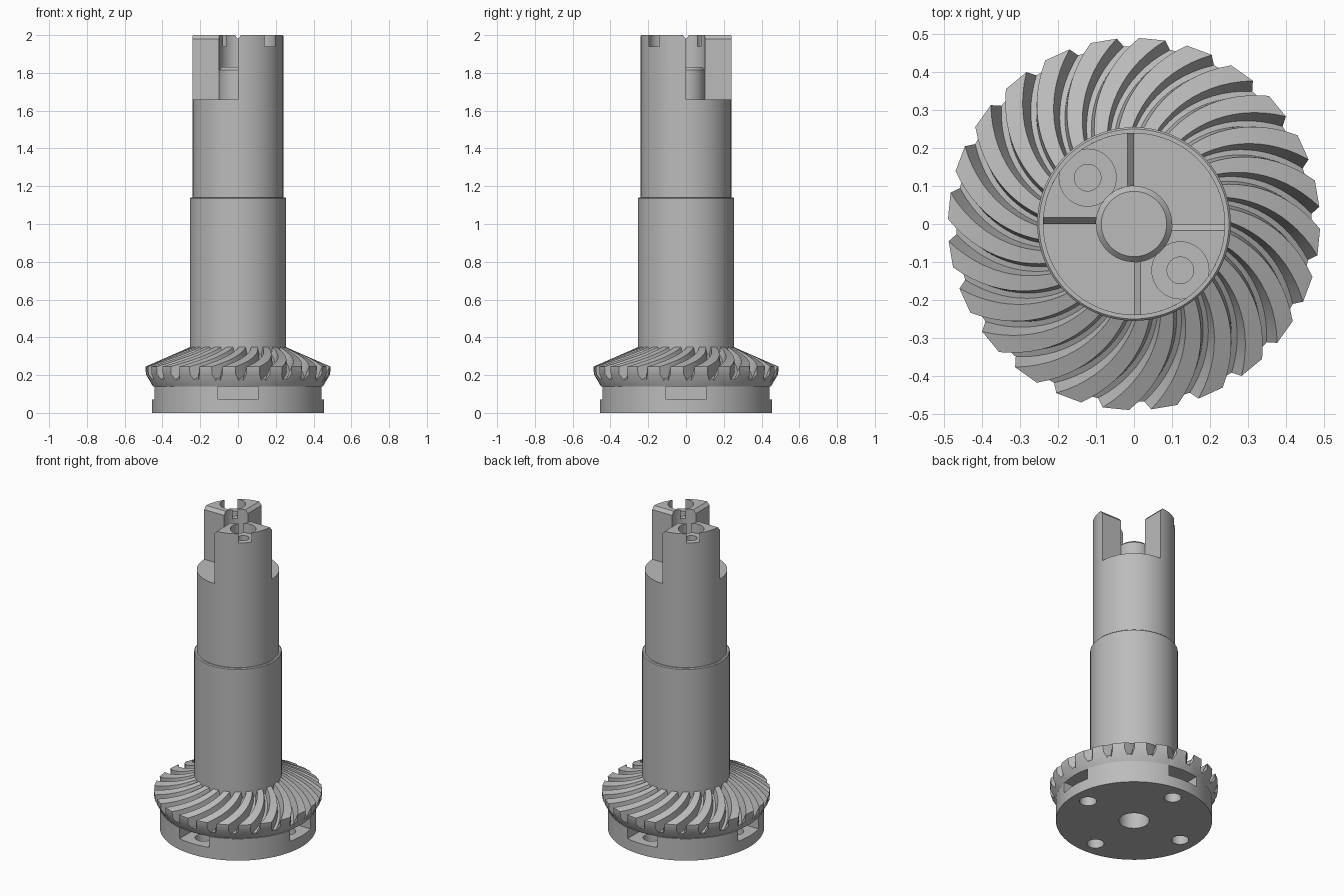
import bpy, bmesh
from math import sin, cos, asin, pi, radians
from mathutils import Matrix

cube = bpy.data.objects.get("Cube")
if cube:
    bpy.data.objects.remove(cube, do_unlink=True)

steel = bpy.data.materials.new("machined grey steel")
steel.use_nodes = True
GREY = (0.5, 0.5, 0.5, 1)
steel.diffuse_color = GREY
for node in steel.node_tree.nodes:
    if node.type == 'BSDF_PRINCIPLED':
        node.inputs["Base Color"].default_value = GREY


def make_object(name, bm):
    bmesh.ops.remove_doubles(bm, verts=bm.verts, dist=1e-6)
    bmesh.ops.recalc_face_normals(bm, faces=bm.faces)
    mesh = bpy.data.meshes.new(name)
    bm.to_mesh(mesh)
    bm.free()
    mesh.materials.append(steel)
    obj = bpy.data.objects.new(name, mesh)
    bpy.context.collection.objects.link(obj)
    return obj


def skin(bm, rings, wrap=False, caps=True):
    """Join equal rings of points with quads, optionally into a closed band."""
    loops = [[bm.verts.new(p) for p in ring] for ring in rings]
    n = len(loops[0])
    pairs = list(zip(loops, loops[1:])) + ([(loops[-1], loops[0])] if wrap else [])
    for a, b in pairs:
        for i in range(n):
            j = (i + 1) % n
            bm.faces.new((a[i], a[j], b[j], b[i]))
    if caps and not wrap:
        bm.faces.new(loops[0])
        bm.faces.new(loops[-1])


def circle(r, z, x=0, y=0, n=96):
    return [(x + r * cos(2 * pi * i / n), y + r * sin(2 * pi * i / n), z)
            for i in range(n)]


def turned(name, profile, wrap=False, x=0, y=0, n=96):
    bm = bmesh.new()
    skin(bm, [circle(r, z, x, y, n) for r, z in profile], wrap)
    return make_object(name, bm)


def box(name, lo, hi, turn=0):
    bm = bmesh.new()
    skin(bm, [[(lo[0], lo[1], z), (hi[0], lo[1], z), (hi[0], hi[1], z), (lo[0], hi[1], z)]
              for z in (lo[2], hi[2])])
    bmesh.ops.rotate(bm, verts=bm.verts, matrix=Matrix.Rotation(turn, 3, 'Z'))
    return make_object(name, bm)


def cut(obj, cutters):
    bpy.context.view_layer.objects.active = obj
    for c in cutters:
        c.hide_render = True
        mod = obj.modifiers.new("cut", 'BOOLEAN')
        mod.operation, mod.solver, mod.object = 'DIFFERENCE', 'EXACT', c
        bpy.ops.object.modifier_apply(modifier=mod.name)
        bpy.data.objects.remove(c, do_unlink=True)


parts = []

# Base flange with centre bore, four side pockets and four bolt holes
flange = turned("base_flange", [(0.088, 0), (0.455, 0), (0.455, 0.14), (0.088, 0.14)], True)
cutters = []
for k in range(4):
    a = k * pi / 2
    cutters.append(box("pocket_cutter", (0.27, -0.105, 0.07), (0.6, 0.105, 0.2), a))
    cutters.append(turned("bolt_cutter", [(0.05, -0.1), (0.05, 0.1)],
                          x=0.35 * cos(a), y=0.35 * sin(a), n=32))
cut(flange, cutters)
parts.append(flange)

# Stepped shaft with a blind bore underneath
parts.append(turned("stepped_shaft", [
    (0.088, 0.5), (0.088, 0.14), (0.255, 0.14), (0.255, 1.135),
    (0.25, 1.14), (0.24, 1.14), (0.24, 1.66)]))

# Spiral bevel gear: tapered teeth swept along a curved lead
TEETH, STEPS, TWIST = 24, 12, radians(26)
PITCH = 2 * pi / TEETH
TIP, ROOT = radians(4.1), radians(6.1)


def tooth_ring(tip, root, swirl):
    ring = []
    for k in range(TEETH):
        mid = radians(9.4) + k * PITCH + swirl
        for offset, (r, z) in ((-ROOT, root), (-TIP, tip), (TIP, tip), (ROOT, root)):
            ring.append((r * cos(mid + offset), r * sin(mid + offset), z))
    return ring


def mix(a, b, t):
    return tuple(p + (q - p) * t for p, q in zip(a, b))


rings = []
for s in range(STEPS + 1):
    t = s / STEPS
    rings.append(tooth_ring(mix((0.25, 0.35), (0.49, 0.245), t),
                            mix((0.25, 0.312), (0.468, 0.18), t),
                            TWIST * (1 - 0.75 * t - 0.25 * t * t)))
rings.append(tooth_ring((0.488, 0.205), (0.465, 0.17), 0))
rings.append(tooth_ring((0.45, 0.14), (0.45, 0.14), 0))
rings.append(tooth_ring((0.24, 0.14), (0.24, 0.14), 0))
bm = bmesh.new()
skin(bm, rings, wrap=True)
parts.append(make_object("bevel_gear", bm))


# Two opposite quarter-round drive prongs with bevelled edges and screw holes
def quarter(inset, z, r=0.24, n=24):
    a = asin(inset / r)
    arc = [a + (pi / 2 - 2 * a) * i / n for i in range(n + 1)]
    return [(inset, inset, z)] + [(r * cos(t), r * sin(t), z) for t in arc]


for name, turn in (("rear_prong", pi / 2), ("front_prong", -pi / 2)):
    bm = bmesh.new()
    skin(bm, [quarter(0, 1.66), quarter(0, 1.98), quarter(0.017, 2.0)])
    bmesh.ops.rotate(bm, verts=bm.verts, matrix=Matrix.Rotation(turn, 3, 'Z'))
    prong = make_object(name, bm)
    hx = 0.122 * (-1 if turn > 0 else 1)
    cut(prong, [
        turned("bore_cutter", [(0.1, 1.815), (0.1, 2.1)]),
        turned("counterbore_cutter", [(0.075, 1.94), (0.075, 2.1)], x=hx, y=-hx, n=48),
        turned("screw_cutter", [(0.035, 1.72), (0.035, 2.1)], x=hx, y=-hx, n=32)])
    parts.append(prong)

# Bevelled centre spigot between the prongs
parts.append(turned("centre_spigot", [(0.1, 1.6), (0.1, 1.815), (0.086, 1.83)], n=64))

# Smooth turned surfaces, keep machined edges crisp
bpy.ops.object.select_all(action='DESELECT')
for p in parts:
    p.select_set(True)
bpy.context.view_layer.objects.active = parts[0]
bpy.ops.object.shade_smooth_by_angle(angle=radians(30))
